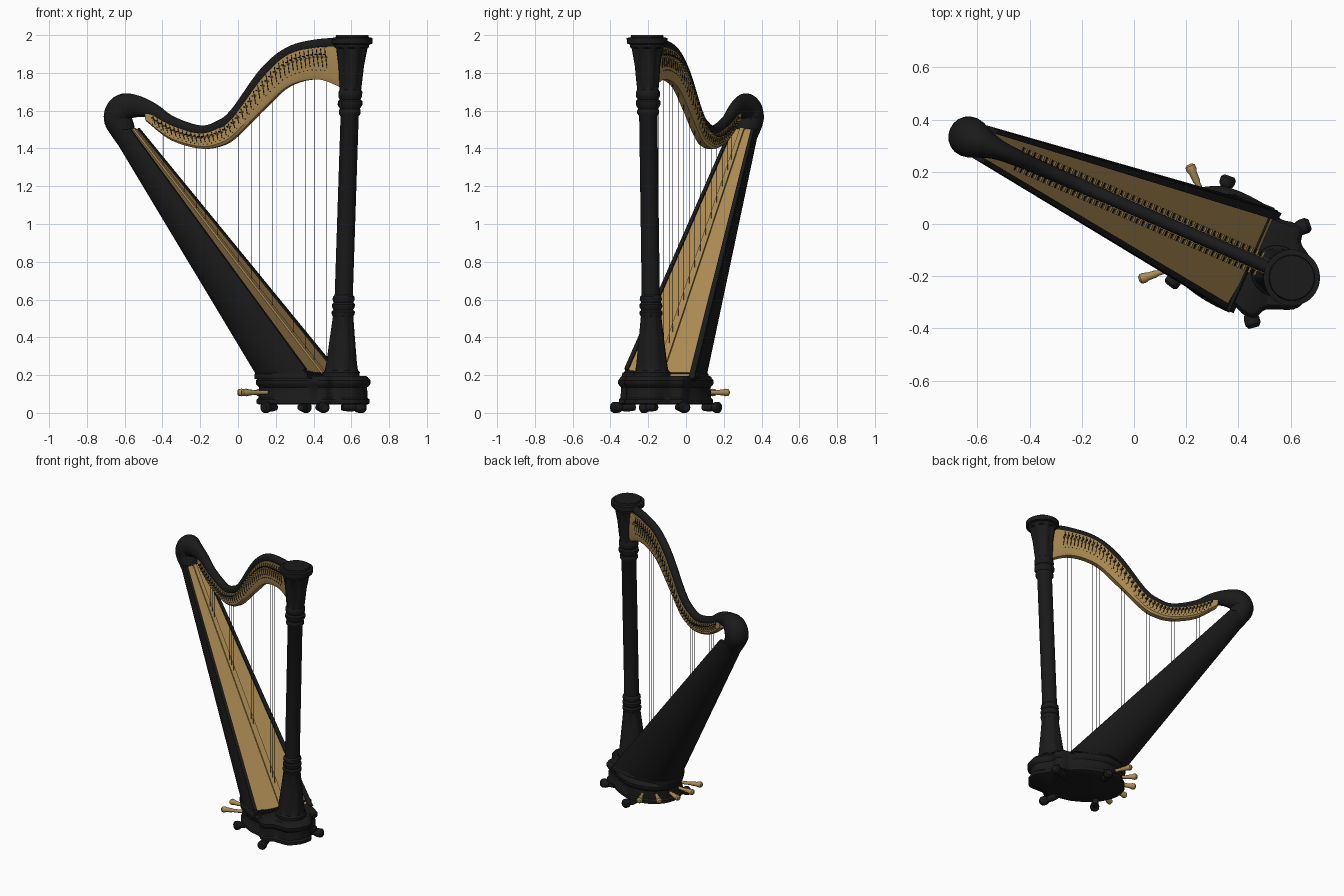
import bpy, bmesh, math
from mathutils import Matrix, Vector

if "Cube" in bpy.data.objects:
    bpy.data.objects.remove(bpy.data.objects["Cube"])

# The instrument is built in its own upright plane, then turned about z
COS = math.cos(math.radians(23.56))
PLACE = Matrix.Translation((.021, .0486, 0)) @ Matrix.Rotation(-math.radians(23.56), 4, 'Z')
# The base and feet sit slightly turned against that plane
PIVOT = Matrix.Translation((.5, 0, 0))
BASE_PLACE = PLACE @ PIVOT @ Matrix.Rotation(-math.radians(5), 4, 'Z') @ PIVOT.inverted()


def along(x):
    return (x - .021) / COS


def material(name, rgb):
    m = bpy.data.materials.new(name)
    m.use_nodes = True
    m.diffuse_color = (*rgb, 1)
    bsdf = m.node_tree.nodes["Principled BSDF"]
    bsdf.inputs["Base Color"].default_value = (*rgb, 1)
    bsdf.inputs["Roughness"].default_value = .6
    return m


black = material("black lacquer", (.0105, .0105, .011))
gold = material("golden wood", (.42, .265, .088))


def build(name, shells, mat, angle=35, place=PLACE):
    """Each shell is a list of equal closed rings, skinned and capped."""
    bm = bmesh.new()
    for rings in shells:
        vs = [[bm.verts.new(p) for p in ring] for ring in rings]
        n = len(vs[0])
        for a, b in zip(vs, vs[1:]):
            for i in range(n):
                j = (i + 1) % n
                bm.faces.new((a[i], a[j], b[j], b[i]))
        bm.faces.new(vs[0][::-1])
        bm.faces.new(vs[-1])
    bmesh.ops.recalc_face_normals(bm, faces=bm.faces)
    mesh = bpy.data.meshes.new(name)
    bm.to_mesh(mesh)
    bm.free()
    mesh.materials.append(mat)
    ob = bpy.data.objects.new(name, mesh)
    bpy.context.scene.collection.objects.link(ob)
    ob.matrix_world = place
    bpy.ops.object.select_all(action='DESELECT')
    ob.select_set(True)
    bpy.context.view_layer.objects.active = ob
    bpy.ops.object.shade_smooth_by_angle(angle=math.radians(angle))


def spline(pts, steps):
    """Smooth curve through points of any dimension."""
    out = []
    for i in range(len(pts) - 1):
        a, b = pts[max(i - 1, 0)], pts[i]
        c, d = pts[i + 1], pts[min(i + 2, len(pts) - 1)]
        for s in range(steps):
            t = s / steps
            out.append(tuple(.5 * (2 * q + (r - p) * t + (2 * p - 5 * q + 4 * r - w) * t * t
                             + (3 * q - p - 3 * r + w) * t ** 3)
                             for p, q, r, w in zip(a, b, c, d)))
    return out + [tuple(pts[-1])]


def rod(p, q, profile=None, r=.01, sides=8):
    """Turned rod from p to q; profile holds (fraction, radius)."""
    p, q = Vector(p), Vector(q)
    turn = (q - p).to_track_quat('Z', 'Y')
    rings = []
    for t, rad in profile or [(0, r), (1, r)]:
        rings.append([p.lerp(q, t) + turn @ Vector((rad * math.cos(k * math.tau / sides),
                      rad * math.sin(k * math.tau / sides), 0)) for k in range(sides)])
    return rings


# Column with rings, flared foot and fluted capital
def column_ring(z, r, flute=0, sides=64):
    u = .573 + (z - .2) / 1.8 * .064
    return [(u + r * (1 + flute * math.cos(8 * a)) * math.cos(a),
             r * (1 + flute * math.cos(8 * a)) * math.sin(a), z)
            for a in (k * math.tau / sides for k in range(sides))]


profile = [(.18, .098), (.215, .098), (.225, .088), (.26, .083, .03), (.4, .067, .03), (.51, .055, .03),
           (.52, .06), (.535, .062), (.545, .052), (.56, .06), (.575, .06), (.585, .052),
           (.6, .059), (.615, .057), (.625, .048), (1.57, .048), (1.585, .058), (1.6, .058),
           (1.61, .053), (1.63, .065), (1.65, .065), (1.66, .055), (1.675, .063), (1.7, .063),
           (1.71, .057), (1.74, .06, .04), (1.84, .068, .05), (1.93, .083, .05), (1.935, .09),
           (1.95, .092), (1.955, .108), (1.985, .108), (1.988, .088), (2, .085)]
build("column", [[column_ring(*p) for p in profile]], black)

# Moulded base with a lobed outline
half = spline([(.085, 0), (.105, .08), (.165, .15), (.26, .2), (.4, .21), (.49, .19), (.54, .2),
               (.585, .19), (.605, .145), (.65, .12), (.71, .08), (.732, 0)], 5)
outline = half + [(u, -v) for u, v in half[-2:0:-1]]
levels = [(.045, .95), (.05, .985), (.07, .985), (.08, .95), (.135, .94), (.148, .985),
          (.155, 1), (.172, 1), (.18, .97), (.19, .95), (.195, .92)]
build("base", [[[(.4 + (u - .4) * s, v * s, z) for u, v in outline] for z, s in levels]],
      black, place=BASE_PLACE)

# Feet
knob = [(0, .018), (.35, .024), (.55, .02), (.62, .026), (.72, .03), (.9, .03), (1, .02)]
feet = []
for u, v, du, dv in [(.51, .13, .09, .095), (.255, .14, -.015, .1)]:
    for s in (1, -1):
        feet.append(rod((u, s * v, .03), (u + du, s * (v + dv), .029), knob, sides=14))
build("feet", feet, black, place=BASE_PLACE)

# Fan of pedals at the back of the base
lever = [(0, .011), (.5, .011), (.55, .014), (.75, .015), (.85, .02), (.95, .019), (1, .01)]
pedals = []
for k in range(-2, 3):
    a = math.radians(k * 21.75)
    pedals.append(rod((.36 - .2 * math.cos(a), .2 * math.sin(a), .108),
                      (.36 - .355 * math.cos(a), .35 * math.sin(a), .108), lever, sides=12))
build("pedals", pedals, gold)

# Sound box: half-round back narrowing to the shoulder
BOTTOM, TOP = Vector((.47, 0, .2)), Vector((-.63, 0, 1.5))


def box_ring(t):
    c = BOTTOM.lerp(TOP, t)
    w, d = .212 + (.07 - .212) * t, .375 + (.135 - .375) * t
    return [(c.x - d * math.sin(a) ** .9, w * math.cos(a), c.z)
            for a in (k * math.pi / 28 for k in range(29)) for a in [min(a, math.pi - 1e-7)]]


build("sound_box", [[box_ring(t) for t in (-.015, .25, .5, .75, 1)]], black)
skirt = [[(.47 + (u - .47) * s, v * s, z) for u, v, _ in box_ring(0)]
         for z, s in ((.18, 1.03), (.205, 1.03), (.215, 1.0))]
build("sound_box_skirt", [skirt], black)

# Sound board, raised centre strip and side rims follow the sloping front
NORMAL = Vector((1.3, 0, 1.1)).normalized()


def strip(v0, v1, w0, w1, low, high):
    """Slab on the slope from v0..v1 at the skewed foot to w0..w1 at the top."""
    return [[c + NORMAL * h + Vector((0, v, 0)) + (BOTTOM - TOP) * skew * v
             for v, h in ((a, low), (b, low), (b, high), (a, high))]
            for c, a, b, skew in ((BOTTOM, v0, v1, .1), (TOP, w0, w1, 0))]


build("sound_board", [strip(-.193, .183, -.054, .054, -.01, .004)], gold)
build("string_rail", [strip(-.022, .022, -.012, .012, 0, .014)], gold)
build("sound_board_rims", [strip(-.211, -.188, -.07, -.052, -.015, .012),
                           strip(.178, .211, .052, .07, -.015, .012)], black)

# Shoulder and neck: one sweep of (x, z, half height, half width)
path = spline([(-.575, 1.42, .05, .045), (-.612, 1.5, .067, .068), (-.636, 1.565, .075, .078),
               (-.605, 1.617, .074, .072), (-.53, 1.622, .057, .042), (-.45, 1.598, .042, .032),
               (-.35, 1.54, .031, .028), (-.2, 1.495, .027, .026), (-.1, 1.521, .028, .025),
               (-.016, 1.586, .029, .025), (.14, 1.8, .03, .025), (.275, 1.912, .029, .025),
               (.434, 1.952, .028, .025), (.57, 1.955, .028, .025)], 8)
rings = []
for i, (x, z, h, w) in enumerate(path):
    a, b = path[max(i - 1, 0)], path[min(i + 1, len(path) - 1)]
    tangent = Vector((along(b[0]) - along(a[0]), 0, b[1] - a[1])).normalized()
    up = Vector((-tangent.z, 0, tangent.x))
    rings.append([Vector((along(x), w * math.sin(k), z)) + up * h * math.cos(k)
                  for k in (j * math.tau / 20 for j in range(20))])
build("neck", [rings], black, 60)

# Golden neck plate: (x, upper edge, lower edge)
plate = spline([(-.48, 1.6, 1.545), (-.35, 1.525, 1.445), (-.2, 1.48, 1.4), (-.1, 1.503, 1.41),
                (-.016, 1.562, 1.455), (.14, 1.772, 1.61), (.275, 1.895, 1.73), (.434, 1.935, 1.765),
                (.575, 1.937, 1.71)], 8)
section = [(-.028, 0), (-.028, .85), (-.018, 1), (.018, 1), (.028, .85), (.028, 0)]
build("neck_plate", [[[(along(x), v, hi + (lo - hi) * f) for v, f in section]
                      for x, hi, lo in plate]], gold)


def on_plate(x, f):
    """Height on the plate at x, f running from upper to lower edge."""
    for a, b in zip(plate, plate[1:]):
        if a[0] <= x <= b[0]:
            t = (x - a[0]) / (b[0] - a[0])
            hi, lo = a[1] + (b[1] - a[1]) * t, a[2] + (b[2] - a[2]) * t
            return hi + (lo - hi) * f


# Tuning pins, guide bars, levers and strings
pins, bars, levers, strings = [], [], [], []
COUNT = 42
for k in range(COUNT):
    x = -.44 + .91 * k / (COUNT - 1)
    u = along(x)
    pins.append(rod((u, -.048, on_plate(x, .22)), (u, .048, on_plate(x, .22)), r=.0035, sides=6))
    pins.append(rod((u, -.033, on_plate(x, .7)), (u, .033, on_plate(x, .7)), r=.0025, sides=6))
    for s in (-1, 1):
        bars.append(rod((u, s * .029, on_plate(x, .05)),
                        (along(x + .012), s * .029, on_plate(x + .012, .6)), r=.0022, sides=5))
        levers.append(rod((u + .011, s * .024, on_plate(x + .01, .3)),
                          (u + .011, s * .048, on_plate(x + .01, .3)), r=.005, sides=6))
    foot = .2 + (.47 - u) * 1.3 / 1.1
    strings.append(rod((u, 0, foot), (u, 0, on_plate(x, .95)), r=.0005, sides=4))
build("tuning_pins", pins, black)
build("guide_bars", bars, black)
build("tuning_levers", levers, gold)
build("strings", strings, black)
